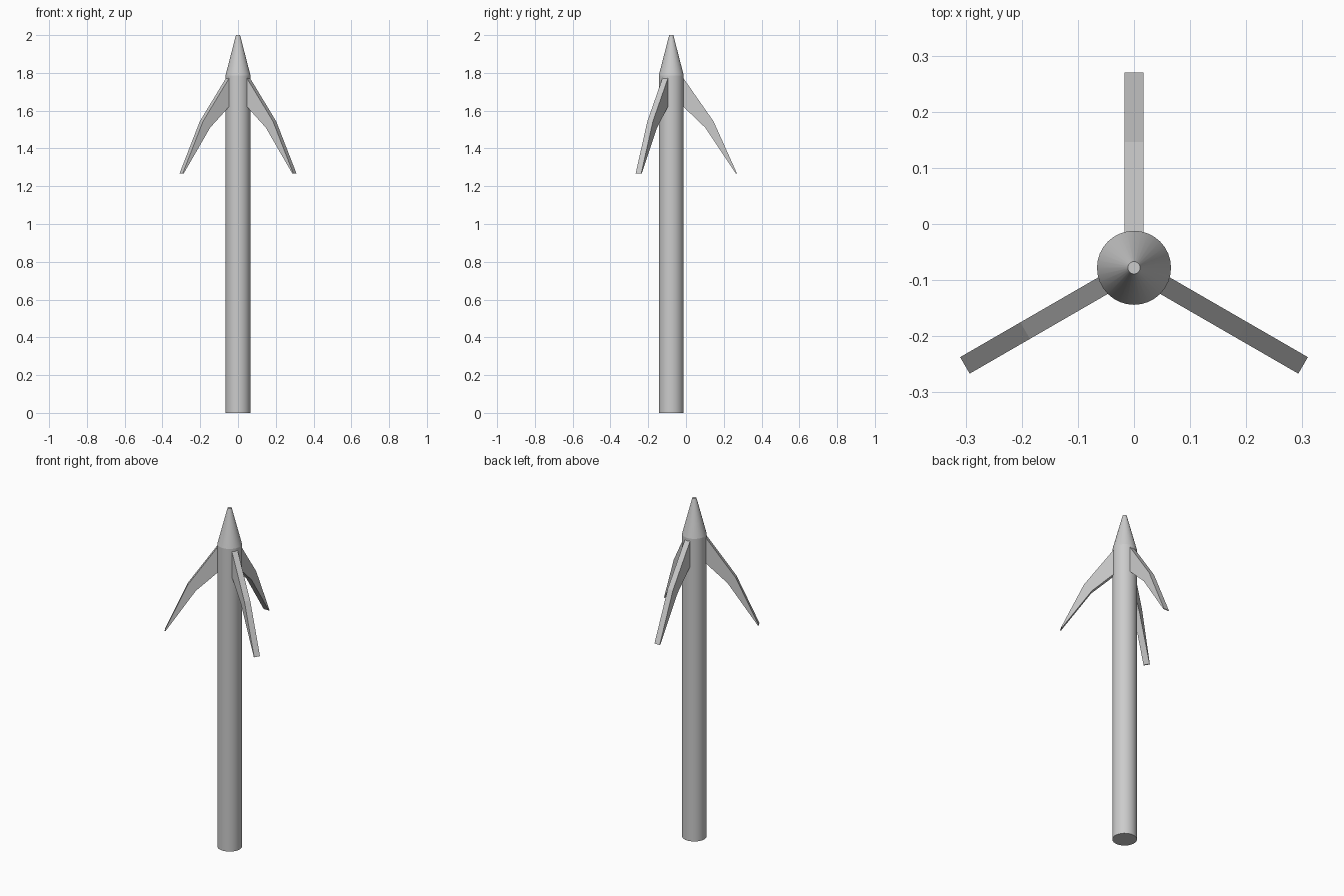
import bpy
import bmesh
import math
from mathutils import Matrix, Vector

default = bpy.data.objects.get("Cube")
if default:
    bpy.data.objects.remove(default, do_unlink=True)

AXIS = Vector((0, -0.078, 0))
RADIUS = 0.066
SHOULDER = 1.787

# Single grey metal
metal = bpy.data.materials.new("grey metal")
metal.use_nodes = True
grey = (0.6, 0.6, 0.6, 1)
metal.diffuse_color = grey
metal.node_tree.nodes["Principled BSDF"].inputs["Base Color"].default_value = grey


def finish(name, bm):
    bmesh.ops.recalc_face_normals(bm, faces=bm.faces)
    mesh = bpy.data.meshes.new(name)
    bm.to_mesh(mesh)
    bm.free()
    mesh.materials.append(metal)
    obj = bpy.data.objects.new(name, mesh)
    bpy.context.collection.objects.link(obj)
    obj.location = AXIS
    return obj


def tapered(name, bottom, top, r1, r2):
    bm = bmesh.new()
    bmesh.ops.create_cone(bm, cap_ends=True, segments=32, radius1=r1, radius2=r2,
                          depth=top - bottom,
                          matrix=Matrix.Translation((0, 0, (bottom + top) / 2)))
    return finish(name, bm)


def barb(name, angle, thickness=0.034):
    # Side outline (distance from axis, height), bent once and pointed at the end
    outline = [(0.055, 1.785), (0.224, 1.543), (0.348, 1.267), (0.342, 1.267),
               (0.18, 1.51), (0.055, 1.63)]
    bm = bmesh.new()
    face = bm.faces.new([bm.verts.new((r, -thickness / 2, z)) for r, z in outline])
    side = bmesh.ops.extrude_face_region(bm, geom=[face])["geom"]
    verts = [v for v in side if isinstance(v, bmesh.types.BMVert)]
    bmesh.ops.translate(bm, verts=verts, vec=(0, thickness, 0))
    obj = finish(name, bm)
    obj.rotation_euler.z = math.radians(angle)


# Shaft and blunt conical tip
shaft = tapered("shaft", 0, SHOULDER, RADIUS, RADIUS)
tip = tapered("tip", SHOULDER, 2, RADIUS, 0.011)
for obj in (shaft, tip):
    bpy.ops.object.select_all(action="DESELECT")
    obj.select_set(True)
    bpy.context.view_layer.objects.active = obj
    bpy.ops.object.shade_smooth_by_angle(angle=math.radians(30))

# Three barbs spaced evenly around the shaft
for name, angle in (("back_barb", 90), ("right_barb", 210), ("left_barb", 330)):
    barb(name, angle)
